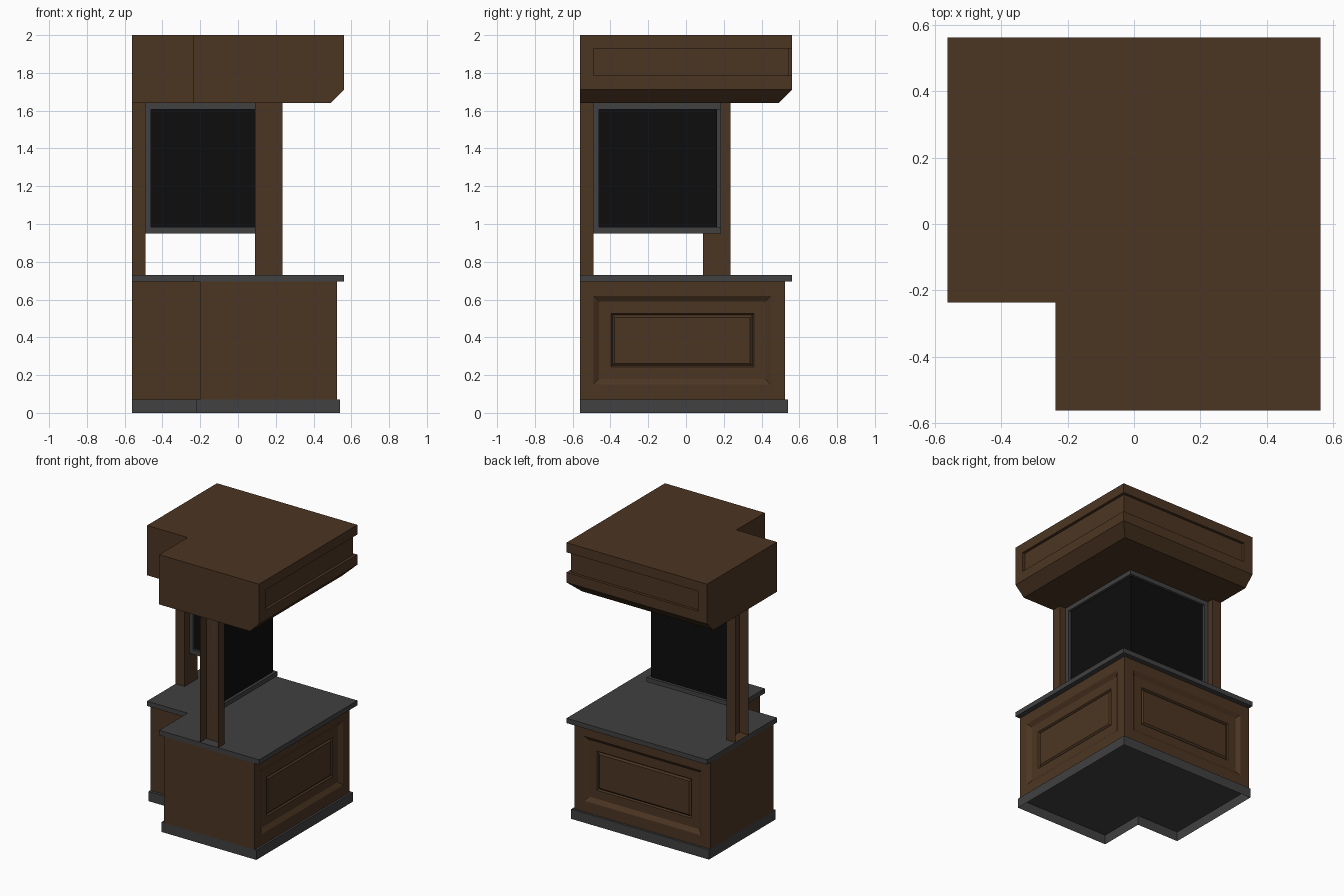
import bpy, bmesh
from mathutils import Vector

if "Cube" in bpy.data.objects:
    bpy.data.objects.remove(bpy.data.objects["Cube"])


def material(name, col):
    m = bpy.data.materials.new(name)
    m.diffuse_color = (*col, 1)
    m.use_nodes = True
    m.node_tree.nodes["Principled BSDF"].inputs["Base Color"].default_value = m.diffuse_color
    return m


WOOD = material("dark_wood", (0.071, 0.036, 0.016))
GREY = material("charcoal_grey", (0.052, 0.052, 0.052))
BLACK = material("screen_black", (0.004, 0.004, 0.004))


def finish(name, bm, mat, drop=None):
    """Clean up, optionally remove faces by rule, and make the object."""
    bmesh.ops.remove_doubles(bm, verts=bm.verts[:], dist=1e-5)
    bmesh.ops.recalc_face_normals(bm, faces=bm.faces[:])
    if drop:
        bmesh.ops.delete(bm, geom=[f for f in bm.faces if drop(f)], context='FACES')
    me = bpy.data.meshes.new(name)
    bm.to_mesh(me)
    bm.free()
    me.materials.append(mat)
    ob = bpy.data.objects.new(name, me)
    bpy.context.collection.objects.link(ob)
    return ob


def loft(bm, rings, cap_start=True, cap_end=True):
    """Join closed rings of points with faces."""
    vr = [[bm.verts.new(p) for p in r] for r in rings]
    for a, b in zip(vr, vr[1:]):
        n = len(a)
        for i in range(n):
            j = (i + 1) % n
            pts = {tuple(round(c, 5) for c in v.co) for v in (a[i], a[j], b[j], b[i])}
            if len(pts) > 2:
                bm.faces.new((a[i], a[j], b[j], b[i]))
    if cap_start:
        bm.faces.new(vr[0])
    if cap_end:
        bm.faces.new(vr[-1])


def corner(n, o, e, z):
    """Corner-shaped outline: inner notch n, outer faces o, ends at e."""
    return [Vector(p + (z,)) for p in
            ((e, n), (n, n), (n, e), (o, e), (o, o), (e, o))]


def corner_prism(name, n, o, e, z0, z1, mat, drop=None):
    bm = bmesh.new()
    loft(bm, [corner(n, o, e, z0), corner(n, o, e, z1)])
    return finish(name, bm, mat, drop)


def box(name, x0, x1, y0, y1, z0, z1, mat, drop=None):
    bm = bmesh.new()
    loft(bm, [[(x0, y0, z), (x1, y0, z), (x1, y1, z), (x0, y1, z)] for z in (z0, z1)])
    return finish(name, bm, mat, drop)


E = -0.562

# plinth, hollow underneath
corner_prism("plinth", -0.22, 0.54, E, 0, 0.07, GREY, lambda f: f.normal.z < -0.9)

# cabinet with recessed panels on both outer faces
Z0, Z1, O = 0.07, 0.695, 0.525
bm = bmesh.new()
loft(bm, [corner(-0.2, O, E, Z0), corner(-0.2, O, E, Z1)])
bmesh.ops.delete(bm, context='FACES', geom=[
    f for f in bm.faces if any(all(abs(v.co[k] - O) < 1e-4 for v in f.verts) for k in (0, 1))])
panel = [(E, O, Z0, Z1, 0), (-0.49, 0.45, 0.15, 0.62, 0),
         (-0.46, 0.42, 0.18, 0.59, -0.02), (-0.398, 0.36, 0.242, 0.525, -0.02),
         (-0.39, 0.352, 0.25, 0.517, -0.03), (-0.378, 0.34, 0.262, 0.505, -0.02)]
for swap in (False, True):
    rings = []
    for u0, u1, z0, z1, d in panel:
        ring = [(O + d, u, z) for u, z in ((u0, z0), (u1, z0), (u1, z1), (u0, z1))]
        rings.append([(y, x, z) for x, y, z in ring] if swap else ring)
    loft(bm, rings, cap_start=False)
finish("cabinet", bm, WOOD, lambda f: abs(f.normal.z) > 0.9 and len(f.verts) == 6)

# countertop
corner_prism("countertop", -0.237, 0.562, E, 0.695, 0.73, GREY)

# posts, open on the outward side
box("front_post", 0.09, 0.235, E, -0.49, 0.73, 1.64, WOOD, lambda f: f.normal.y < -0.9)
box("left_post", E, -0.49, 0.09, 0.235, 0.73, 1.64, WOOD, lambda f: f.normal.x < -0.9)

# corner screen and its frame
corner_prism("screen", 0.16, 0.165, -0.488, 0.96, 1.63, BLACK)
corner_prism("screen_sill", 0.143, 0.185, -0.49, 0.95, 0.983, GREY)
corner_prism("screen_top_rail", 0.143, 0.185, -0.49, 1.607, 1.64, GREY)
box("screen_front_stile", 0.143, 0.185, -0.49, -0.46, 0.983, 1.607, GREY)
box("screen_left_stile", -0.49, -0.46, 0.143, 0.185, 0.983, 1.607, GREY)

# canopy: chamfered lower edge and a recessed band wrapping round the corner
bm = bmesh.new()
n, o, e2 = -0.237, 0.562, -0.49
rings = []
for z, o, r in ((1.64, 0.49, 0.49), (1.712, o, o), (1.785, o, o), (1.785, o, o - 0.02),
                (1.93, o, o - 0.02), (1.93, o, o), (2.0, o, o)):
    rings.append([(x, y, z) for x, y in (
        (E, n), (n, n), (n, E), (o, E), (o, e2), (r, e2),
        (r, r), (e2, r), (e2, o), (E, o))])
loft(bm, rings)
finish("canopy", bm, WOOD)
